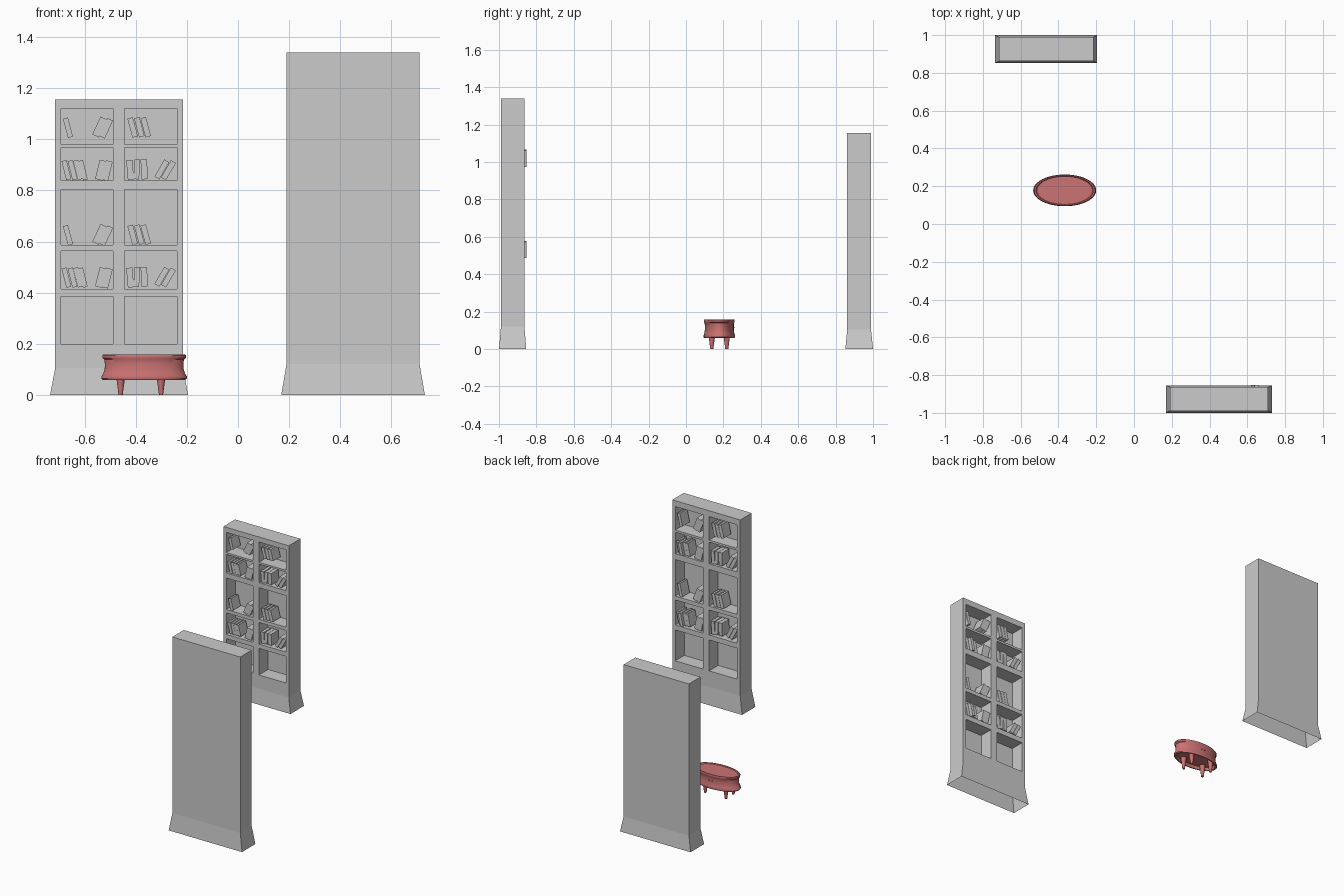
import bpy, bmesh, math
from mathutils import Matrix, Vector

if "Cube" in bpy.data.objects:
    bpy.data.objects.remove(bpy.data.objects["Cube"])


def finish(bm, name, mat=None, smooth=False):
    me = bpy.data.meshes.new(name)
    bm.to_mesh(me)
    bm.free()
    ob = bpy.data.objects.new(name, me)
    bpy.context.collection.objects.link(ob)
    if mat:
        me.materials.append(mat)
    if smooth:
        bpy.ops.object.select_all(action='DESELECT')
        ob.select_set(True)
        bpy.context.view_layer.objects.active = ob
        bpy.ops.object.shade_smooth_by_angle(angle=math.radians(35))
    return ob


# Bookcase shell: flared hollow plinth, recessed compartments
def bookcase(name):
    bm = bmesh.new()

    def quad(*pts):
        bm.faces.new([bm.verts.new(p) for p in pts])

    def ring(hx, y0, y1, z):
        return [(-hx, y0, z), (hx, y0, z), (hx, y1, z), (-hx, y1, z)]

    front, inner, top, plinth = -0.063, 0.037, 1.155, 0.105
    low = ring(0.27, -0.073, 0.075, 0)
    mid = ring(0.25, front, 0.064, plinth)
    high = ring(0.25, front, 0.064, top)
    for i in range(4):
        j = (i + 1) % 4
        quad(low[i], low[j], mid[j], mid[i])
        if i:
            quad(mid[i], mid[j], high[j], high[i])
    quad(*high)

    # Front grid, odd cells are the shelf openings
    xs = [-0.25, -0.228, -0.024, 0.022, 0.227, 0.25]
    zs = [plinth, 0.2, 0.384, 0.414, 0.563, 0.586, 0.804, 0.839, 0.967, 0.98, 1.12, top]
    for i in range(len(xs) - 1):
        for k in range(len(zs) - 1):
            c = [(xs[i], zs[k]), (xs[i + 1], zs[k]), (xs[i + 1], zs[k + 1]), (xs[i], zs[k + 1])]
            hole = i % 2 and k % 2
            quad(*[(x, inner if hole else front, z) for x, z in c])
            if hole:
                for n in range(4):
                    (xa, za), (xb, zb) = c[n], c[(n + 1) % 4]
                    quad((xa, front, za), (xb, front, zb), (xb, inner, zb), (xa, inner, za))
    bmesh.ops.remove_doubles(bm, verts=bm.verts, dist=0.0001)
    return finish(bm, name)


# Leaning books: centre x, centre z, thickness, tilt in degrees
BOOKS = [(-0.200, 1.045, 0.020, -15), (-0.076, 1.048, 0.028, 25), (-0.051, 1.043, 0.024, 25),
         (0.053, 1.046, 0.022, -15), (0.079, 1.047, 0.022, -15), (0.104, 1.047, 0.022, -15),
         (-0.206, 0.879, 0.020, -14), (-0.182, 0.879, 0.020, -14), (-0.161, 0.880, 0.020, -14),
         (-0.141, 0.879, 0.018, -14), (-0.070, 0.879, 0.030, 14), (-0.047, 0.877, 0.026, 14),
         (0.043, 0.879, 0.024, -5), (0.069, 0.882, 0.022, 3), (0.098, 0.882, 0.025, -2),
         (0.167, 0.882, 0.022, 30), (0.193, 0.879, 0.022, 30)]


def books(name, pulled_out=None):
    bm = bmesh.new()
    for drop in (0, 0.42):
        for n, (x, z, w, tilt) in enumerate(BOOKS):
            y = -0.035 if n == pulled_out else -0.014
            bmesh.ops.create_cube(bm, size=1, matrix=Matrix.Translation((x, y, z - drop))
                                  @ Matrix.Rotation(math.radians(tilt), 4, 'Y')
                                  @ Matrix.Diagonal((w, 0.08, 0.077, 1)))
    return finish(bm, name)


for ob in (bookcase("back_bookcase"), books("back_books")):
    ob.location = (-0.465, 0.925, 0)
for ob in (bookcase("front_bookcase"), books("front_books", 7)):
    ob.location = (0.45, -0.926, 0)
    ob.rotation_euler.z = math.pi
    ob.scale = (1.04, 0.985, 1.16)

# Oval ottoman
red = bpy.data.materials.new("red_fabric")
red.diffuse_color = (0.6, 0.17, 0.17, 1)
red.use_nodes = True
red.node_tree.nodes["Principled BSDF"].inputs["Base Color"].default_value = red.diffuse_color
centre = Vector((-0.367, 0.178, 0))
RX, RY, SEG = 0.167, 0.084, 48

profile = [(0.86, 0.08), (0.9, 0.06), (0.97, 0.059), (1.0, 0.064), (1.0, 0.073), (0.96, 0.083),
           (0.925, 0.1), (0.92, 0.12), (0.93, 0.138), (0.975, 0.144), (0.98, 0.155),
           (0.96, 0.158), (0.91, 0.158), (0.88, 0.152)]
bm = bmesh.new()
rings = [[bm.verts.new((RX * r * math.cos(2 * math.pi * s / SEG),
                        RY * r * math.sin(2 * math.pi * s / SEG), z)) for s in range(SEG)]
         for r, z in profile]
for a, b in zip(rings, rings[1:]):
    for s in range(SEG):
        t = (s + 1) % SEG
        bm.faces.new((a[s], a[t], b[t], b[s]))
bm.faces.new(rings[0][::-1])
bm.faces.new(rings[-1])
finish(bm, "ottoman_seat", red, True).location = centre

# Tapered legs
bm = bmesh.new()
for x in (-0.092, 0.066):
    for y in (-0.04, 0.04):
        bmesh.ops.create_cone(bm, cap_ends=True, segments=16, radius1=0.008, radius2=0.019,
                              depth=0.082, matrix=Matrix.Translation((x, y, 0.041)))
finish(bm, "ottoman_legs", red, True).location = centre

# Two small studs on the back of the seat
bm = bmesh.new()
for x in (-0.012, 0.012):
    bmesh.ops.create_uvsphere(bm, u_segments=12, v_segments=8, radius=0.004,
                              matrix=Matrix.Translation((x, RY * 0.93, 0.115)))
finish(bm, "ottoman_studs", red, True).location = centre
